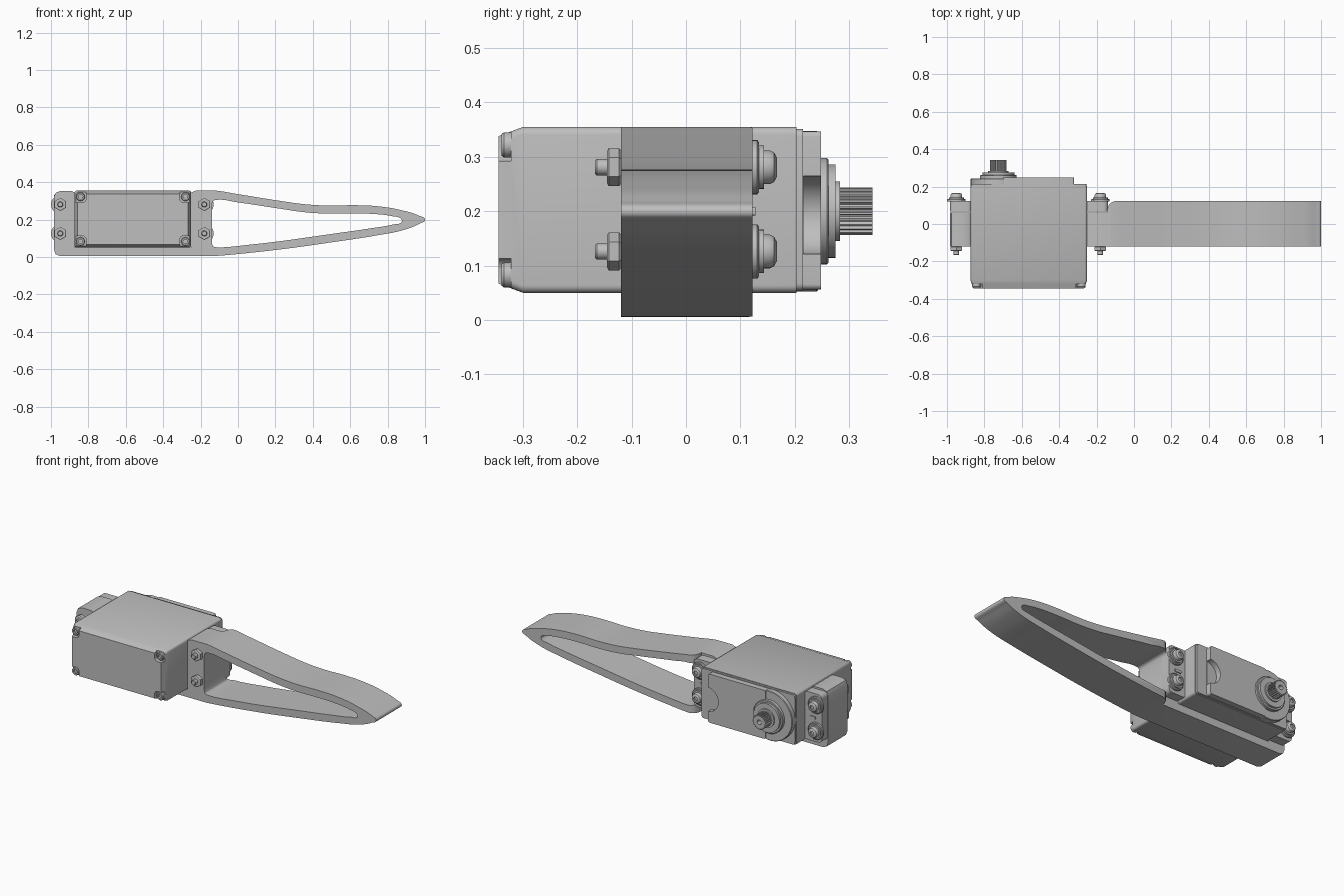
import bpy, bmesh, math
from math import sin, cos, pi

if "Cube" in bpy.data.objects:
    bpy.data.objects.remove(bpy.data.objects["Cube"], do_unlink=True)

grey = bpy.data.materials.new("plain grey")
grey.use_nodes = True
grey.diffuse_color = (0.52, 0.52, 0.52, 1)
grey.node_tree.nodes["Principled BSDF"].inputs["Base Color"].default_value = grey.diffuse_color


def activate(ob):
    bpy.ops.object.select_all(action='DESELECT')
    ob.select_set(True)
    bpy.context.view_layer.objects.active = ob


def finish(ob):
    """Weld, orient, colour and smooth a mesh."""
    bm = bmesh.new()
    bm.from_mesh(ob.data)
    bmesh.ops.remove_doubles(bm, verts=bm.verts, dist=0.0002)
    bmesh.ops.recalc_face_normals(bm, faces=bm.faces)
    bm.to_mesh(ob.data)
    bm.free()
    ob.data.materials.clear()
    ob.data.materials.append(grey)
    activate(ob)
    bpy.ops.object.shade_smooth_by_angle(angle=math.radians(30))
    return ob


def loft(name, rings):
    """Join equal-sized rings of points and cap both ends."""
    bm = bmesh.new()
    loops = [[bm.verts.new(p) for p in ring] for ring in rings]
    n = len(loops[0])
    for a, b in zip(loops, loops[1:]):
        for i in range(n):
            j = (i + 1) % n
            bm.faces.new((a[i], a[j], b[j], b[i]))
    bm.faces.new(loops[0])
    bm.faces.new(loops[-1])
    me = bpy.data.meshes.new(name)
    bm.to_mesh(me)
    bm.free()
    ob = bpy.data.objects.new(name, me)
    bpy.context.collection.objects.link(ob)
    return finish(ob)


def turned(name, x, z, profile, n=32):
    """Solid turned about the y direction; profile holds (radius, y)."""
    return loft(name, [[(x + r * sin(2 * pi * i / n), y, z + r * cos(2 * pi * i / n))
                        for i in range(n)] for r, y in profile])


def rounded(x0, x1, z0, z1, r, y):
    """Rounded rectangle ring at depth y."""
    centres = ((x1 - r, z1 - r), (x0 + r, z1 - r), (x0 + r, z0 + r), (x1 - r, z0 + r))
    return [(cx + r * cos(pi / 2 * (q + k / 5)), y, cz + r * sin(pi / 2 * (q + k / 5)))
            for q, (cx, cz) in enumerate(centres) for k in range(6)]


def box(name, x0, x1, y0, y1, z0, z1, r=0.004):
    return loft(name, [rounded(x0, x1, z0, z1, r, y) for y in (y0, y1)])


def extruded(name, outlines, y0, y1):
    """Extrude outlines in x, z along y; points marked with a third item are smooth."""
    cu = bpy.data.curves.new(name, 'CURVE')
    cu.dimensions, cu.fill_mode = '2D', 'BOTH'
    cu.extrude, cu.resolution_u = (y1 - y0) / 2, 8
    for pts in outlines:
        s = cu.splines.new('BEZIER')
        s.bezier_points.add(len(pts) - 1)
        s.use_cyclic_u = True
        for bp, p in zip(s.bezier_points, pts):
            bp.co = (p[0], p[1], 0)
            bp.handle_left_type = bp.handle_right_type = 'AUTO' if len(p) > 2 else 'VECTOR'
    ob = bpy.data.objects.new(name, cu)
    bpy.context.collection.objects.link(ob)
    ob.rotation_euler.x = pi / 2
    ob.location.y = (y0 + y1) / 2
    activate(ob)
    bpy.ops.object.convert(target='MESH')
    ob = bpy.context.object
    bpy.ops.object.transform_apply(location=True, rotation=True, scale=True)
    return finish(ob)


def cut(ob, cutter):
    cutter.hide_render = True
    mod = ob.modifiers.new("cut", 'BOOLEAN')
    mod.operation, mod.solver, mod.object = 'DIFFERENCE', 'EXACT', cutter
    activate(ob)
    bpy.ops.object.modifier_apply(modifier=mod.name)
    bpy.data.objects.remove(cutter, do_unlink=True)
    finish(ob)


# Bracket with two posts, a bottom strip and the hollow tapering arm
S = 's'
outer = [(-.985, .04), (-.975, .015), (-.95, .005), (-.14, .005),
         (-.1, .007, S), (.22, .04, S), (.49, .077, S), (.75, .117, S), (.88, .143, S),
         (.97, .178, S), (1, .2, S), (.97, .22, S), (.87, .251, S), (.76, .27, S),
         (.63, .277, S), (.49, .275, S), (.36, .282, S), (.22, .301, S), (0, .336, S),
         (-.12, .355, S), (-.14, .355), (-.225, .355), (-.25, .345), (-.25, .05),
         (-.875, .05), (-.875, .345), (-.89, .353), (-.95, .353), (-.975, .343), (-.985, .32)]
inner = [(-.14, .075), (-.132, .057, S), (-.11, .052, S), (.1, .07, S), (.22, .084, S),
         (.49, .122, S), (.7, .152, S), (.83, .174, S), (.875, .188, S), (.873, .202, S),
         (.82, .219, S), (.74, .229, S), (.62, .233, S), (.49, .232, S), (.36, .239, S),
         (.22, .259, S), (0, .292, S), (-.11, .306, S), (-.132, .3, S), (-.14, .28)]
bracket = extruded("bracket_arm", [outer, inner], -.12, .122)
# Step back the rear of the posts, leaving a rounded shoulder on the arm
step = [(-1.1, .062), (-.145, .062), (-.142, .085), (-.132, .105), (-.118, .117),
        (-.1, .123), (-.1, .2), (-1.1, .2)]
cut(bracket, loft("step_cutter", [[(x, y, z) for x, y in step] for z in (-.1, .5)]))

# Servo case: tapered front, straight sides, shallow rear step
X0, X1, Z0, Z1 = -.875, -.25, .05, .355
case = loft("servo_case", [rounded(X0 + i, X1 - i, Z0 + i, Z1 - i, .014, y) for y, i in
                           ((-.345, .017), (-.3, 0), (.203, 0), (.203, .004), (.215, .004))])
for sx in (-.842, -.281):
    for sz in (.083, .322):
        ox = math.copysign(.02, sx + .56)
        oz = math.copysign(.02, sz - .2)
        cut(case, box("notch_cutter", sx + ox - .05, sx + ox + .05, -.4, -.322,
                      sz + oz - .05, sz + oz + .05, .02))
        # Case screws with a recessed socket
        turned("case_screw", sx, sz, [(.023, -.31), (.023, -.335), (.02, -.339),
                                      (.012, -.339), (.012, -.328)], 24)

# Rear cover: round gear housing and flat plate with a round bite
turned("gear_housing", -.725, .2, [(.148, .2), (.148, .24), (.145, .243)], 64)
plate = box("rear_plate", -.7, -.32, .2, .248, .056, .347, .01)
cut(plate, turned("bite_cutter", -.315, .193, [(.072, .216), (.072, .3)], 48))
turned("output_boss", -.725, .2, [(.098, .24), (.098, .259), (.095, .262), (.086, .262),
                                  (.086, .275), (.055, .275), (.055, .283)], 48)

# Toothed output shaft with a bore
teeth = 24
star = []
for i in range(teeth):
    for r, f in ((.038, 0), (.038, .3), (.044, .5), (.044, .8)):
        a = 2 * pi * (i + f) / teeth
        star.append((-.725 + r * cos(a), .2 + r * sin(a)))
bore = [(-.725 + .014 * cos(pi * i / 8), .2 + .014 * sin(pi * i / 8)) for i in range(16)]
extruded("output_shaft", [star, bore], .28, .343)

# Mounting ears with a small rib, bolted through the posts
for side, x0, x1, bx in (("right", -.985, -.865, -.95), ("left", -.26, -.138, -.18)):
    box(side + "_ear", x0, x1, .066, .122, .058, .345, .025)
    box(side + "_ear_rib", x0 + .04, x1 - .04, .11, .128, .192, .208)
    for bz in (.126, .281):
        turned(side + "_washer", bx, bz, [(.05, .12), (.05, .131), (.046, .134),
                                          (.04, .134), (.04, .143)])
        turned(side + "_bolt_head", bx, bz, [(.031, .14), (.031, .154), (.027, .162),
                                             (.018, .167), (.012, .167), (.012, .158)])
        turned(side + "_nut", bx, bz, [(.03, -.119), (.035, -.123), (.035, -.142),
                                       (.03, -.145)], 6)
        turned(side + "_bolt_end", bx, bz, [(.015, -.12), (.015, -.164), (.012, -.167)], 20)
